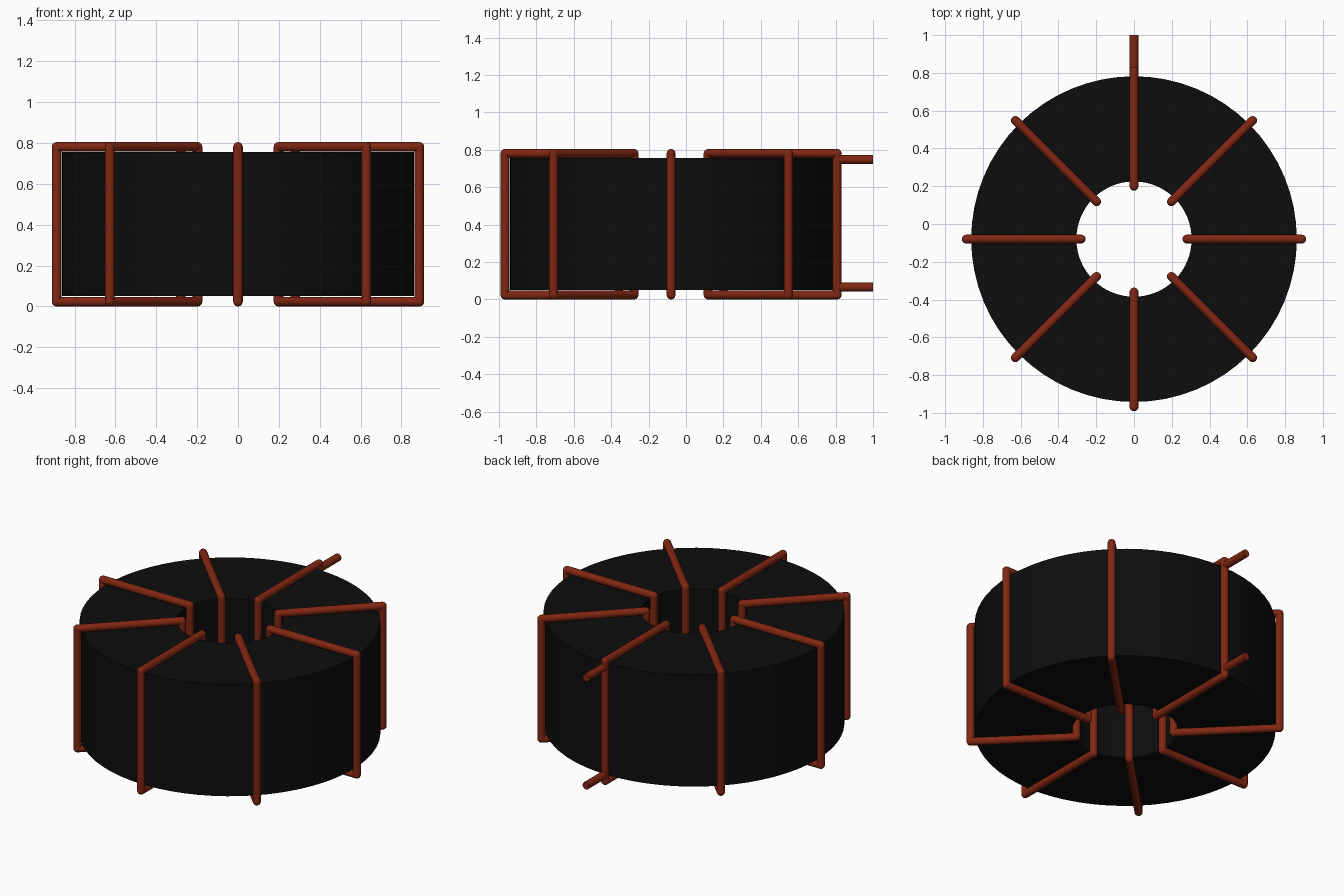
import bpy, bmesh, math
from mathutils import Vector, Matrix

cube = bpy.data.objects.get("Cube")
if cube:
    bpy.data.objects.remove(cube, do_unlink=True)

CENTRE = Vector((0, -0.08, 0))
WIRE = 0.0235              # wire radius
R_IN, R_OUT = 0.28, 0.888  # wire legs, distance from the axis
Z_LOW, Z_HIGH = 0.0235, 0.781


def material(name, rgb, rough):
    m = bpy.data.materials.new(name)
    m.use_nodes = True
    m.diffuse_color = (*rgb, 1)
    b = m.node_tree.nodes["Principled BSDF"]
    b.inputs["Base Color"].default_value = (*rgb, 1)
    b.inputs["Roughness"].default_value = rough
    return m


copper = material("copper red", (0.22, 0.020, 0.006), 0.5)
ferrite = material("ferrite black", (0.004, 0.004, 0.004), 0.6)


def finish(name, bm, mat):
    bmesh.ops.recalc_face_normals(bm, faces=bm.faces[:])
    me = bpy.data.meshes.new(name)
    bm.to_mesh(me)
    bm.free()
    me.materials.append(mat)
    ob = bpy.data.objects.new(name, me)
    bpy.context.collection.objects.link(ob)
    bpy.ops.object.select_all(action='DESELECT')
    bpy.context.view_layer.objects.active = ob
    ob.select_set(True)
    bpy.ops.object.shade_smooth_by_angle(angle=math.radians(35))
    return ob


def add_rod(bm, a, b):
    d = b - a
    turn = d.to_track_quat('Z', 'Y').to_matrix().to_4x4()
    bmesh.ops.create_cone(bm, cap_ends=True, segments=16, radius1=WIRE, radius2=WIRE,
                          depth=d.length, matrix=Matrix.Translation((a + b) / 2) @ turn)


# Ring core: a rectangular profile spun about the axis
bm = bmesh.new()
profile = [(0.305, 0.05), (0.862, 0.05), (0.862, 0.757), (0.305, 0.757)]
verts = [bm.verts.new((r, 0, z)) for r, z in profile]
edges = [bm.edges.new((verts[i], verts[(i + 1) % 4])) for i in range(4)]
bmesh.ops.spin(bm, geom=verts + edges, cent=(0, 0, 0), axis=(0, 0, 1),
               angle=math.tau, steps=64, use_merge=True)
bmesh.ops.remove_doubles(bm, verts=bm.verts[:], dist=1e-4)
core = finish("ring_core", bm, ferrite)
core.location = CENTRE

# One winding: a rectangular loop of wire with round elbows
bm = bmesh.new()
corners = [Vector(p) for p in ((R_IN, 0, Z_LOW), (R_OUT, 0, Z_LOW),
                               (R_OUT, 0, Z_HIGH), (R_IN, 0, Z_HIGH))]
for i, c in enumerate(corners):
    add_rod(bm, c, corners[(i + 1) % 4])
    bmesh.ops.create_uvsphere(bm, u_segments=16, v_segments=8, radius=WIRE,
                              matrix=Matrix.Translation(c))
winding = finish("winding_1", bm, copper)
winding.location = CENTRE

# Remaining windings share the mesh, evenly spaced around the core
for i in range(1, 8):
    ob = bpy.data.objects.new(f"winding_{i + 1}", winding.data)
    ob.location = CENTRE
    ob.rotation_euler.z = i * math.tau / 8
    bpy.context.collection.objects.link(ob)

# Two leads leaving the rear winding
for name, z in (("upper_lead", 0.748), ("lower_lead", 0.066)):
    bm = bmesh.new()
    add_rod(bm, Vector((0, CENTRE.y + R_OUT, z)), Vector((0, 1.0, z)))
    finish(name, bm, copper)
